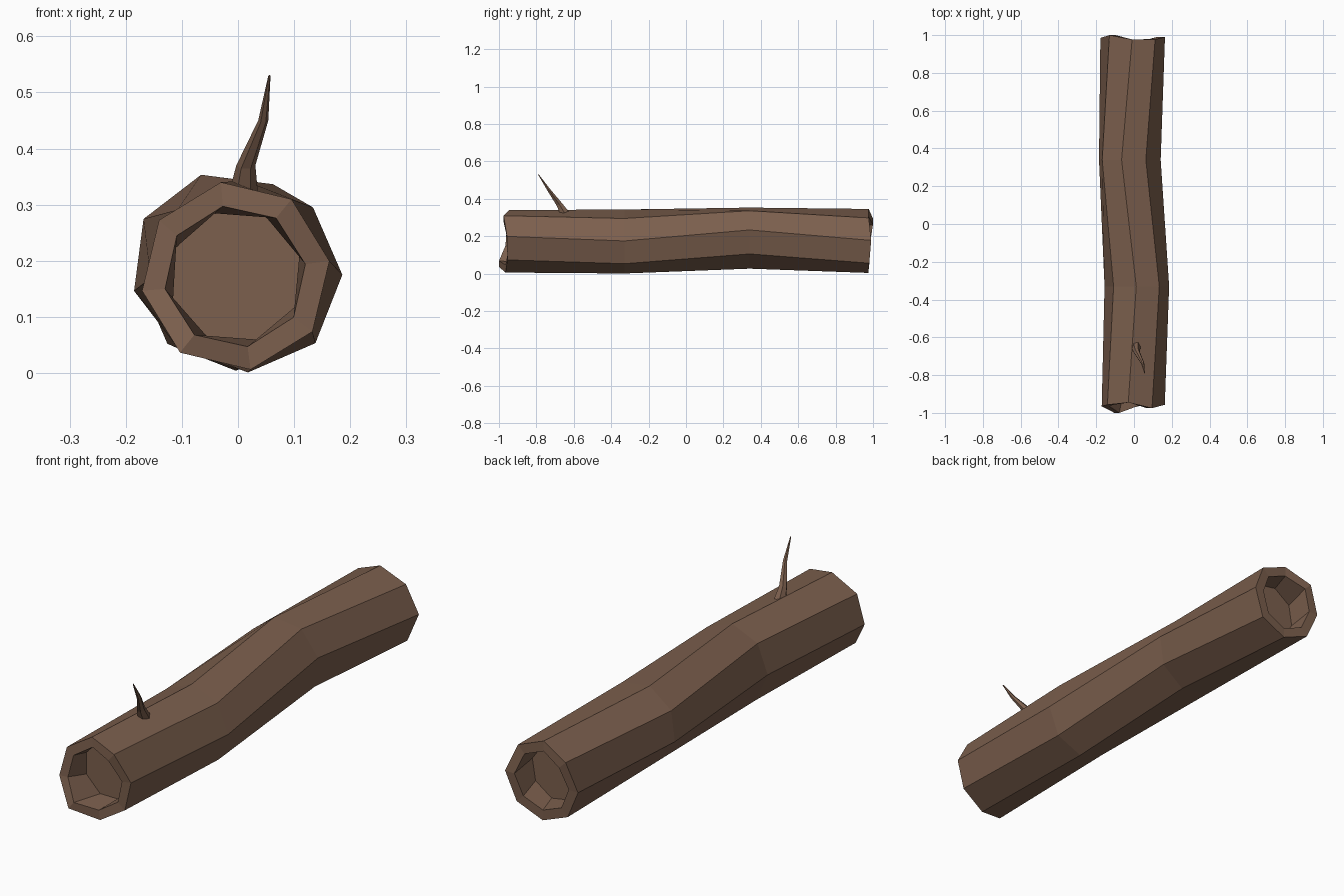
import bpy, bmesh
from math import sin, cos, radians, pi
from mathutils import Vector

if "Cube" in bpy.data.objects:
    bpy.data.objects.remove(bpy.data.objects["Cube"])

bark = bpy.data.materials.new("bark")
bark.diffuse_color = (0.20, 0.115, 0.075, 1)
bark.use_nodes = True
bark.node_tree.nodes["Principled BSDF"].inputs["Base Color"].default_value = bark.diffuse_color


def ring(cx, cz, r, start, ys, n=8):
    """Clockwise ring of points seen from the front, one y per point."""
    pts = []
    for i in range(n):
        a = radians(start) - i * 2 * pi / n
        pts.append(Vector((cx + r * cos(a), ys[i], cz + r * sin(a))))
    return pts


def loft(name, rings):
    """Skin a list of rings and close both ends."""
    bm = bmesh.new()
    loops = [[bm.verts.new(p) for p in r] for r in rings]
    for a, b in zip(loops, loops[1:]):
        n = len(a)
        for i in range(n):
            j = (i + 1) % n
            bm.faces.new((a[i], a[j], b[j], b[i]))
    bm.faces.new(loops[0])
    bm.faces.new(loops[-1][::-1])
    bmesh.ops.recalc_face_normals(bm, faces=bm.faces)
    me = bpy.data.meshes.new(name)
    bm.to_mesh(me)
    bm.free()
    ob = bpy.data.objects.new(name, me)
    me.materials.append(bark)
    bpy.context.collection.objects.link(ob)
    return ob


# Log: crooked eight-sided trunk with a ragged rim and a hollow at each end
front_y = [-0.945, -0.975, -0.957, -0.955, -0.965, -1.0, -0.965, -0.957]
back_y = [0.977, 0.977, 0.99, 0.98, 0.975, 0.98, 0.985, 1.0]
loft("log", [
    ring(-0.003, 0.172, 0.122, 112, [-0.86] * 8),
    ring(-0.005, 0.172, 0.127, 100, front_y),
    ring(-0.004, 0.173, 0.169, 99, front_y),
    ring(0.015, 0.172, 0.171, 91, [-0.33] * 8),
    ring(-0.022, 0.190, 0.169, 105, [0.34] * 8),
    ring(-0.007, 0.175, 0.171, 91, back_y),
    ring(-0.007, 0.175, 0.127, 91, back_y),
    ring(-0.007, 0.175, 0.122, 103, [0.88] * 8),
])

# Twig: tapered, bent six-sided spike leaning towards the front
path = [(0.010, -0.650, 0.325, 0.025), (0.014, -0.677, 0.370, 0.017),
        (0.045, -0.735, 0.450, 0.009), (0.056, -0.789, 0.530, 0.002)]
twig = []
for x, y, z, r in path:
    twig.append([Vector((x + r * cos(k * pi / 3), y + r * sin(k * pi / 3),
                         z + 0.4 * r * sin(k * pi / 3))) for k in range(6)])
loft("twig", twig)
